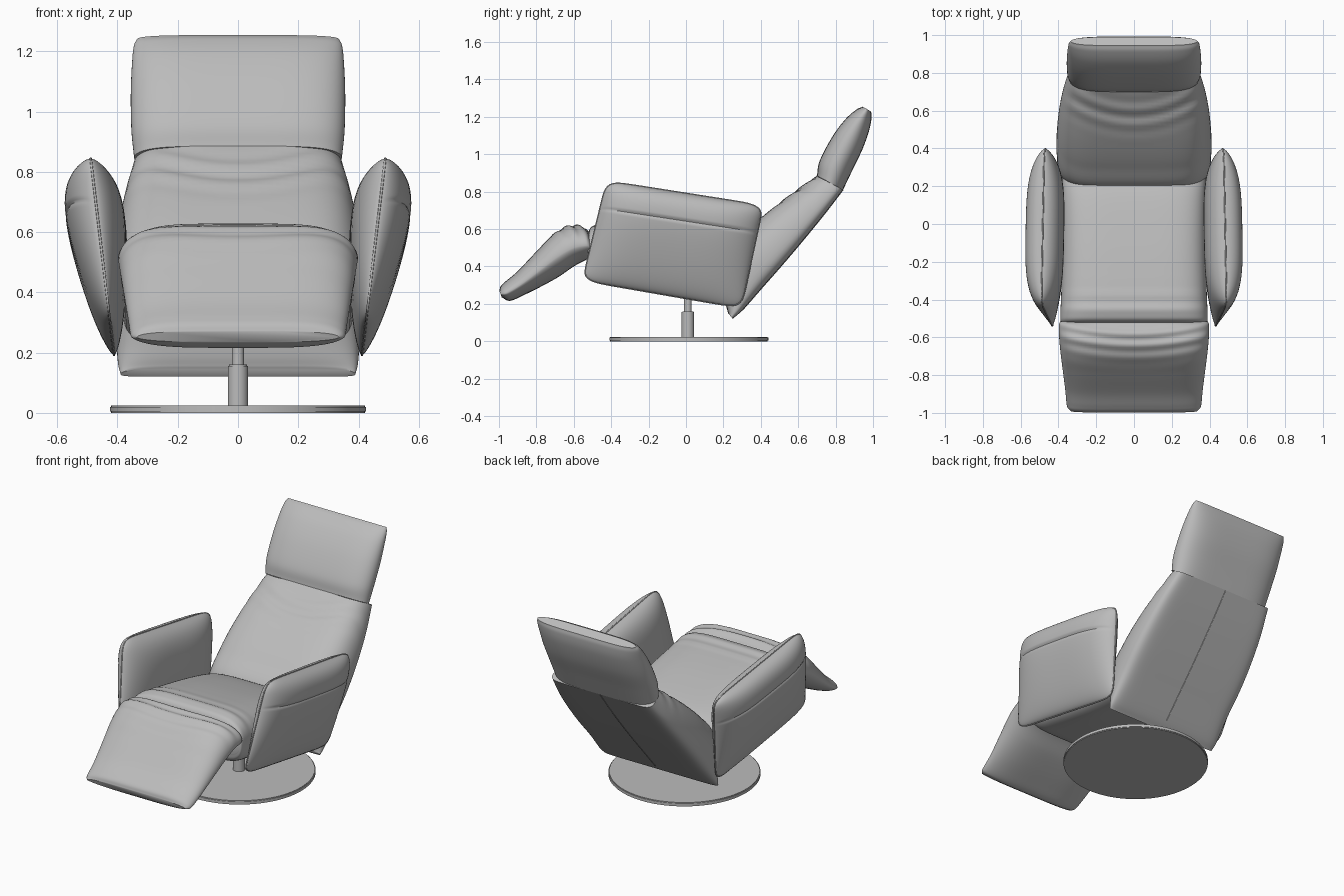
import bpy, bmesh, math
from mathutils import Vector

cube = bpy.data.objects.get("Cube")
if cube:
    bpy.data.objects.remove(cube)

grey = bpy.data.materials.new("soft_grey")
grey.use_nodes = True
COLOUR = (0.5, 0.5, 0.5, 1)
grey.diffuse_color = COLOUR
grey.node_tree.nodes["Principled BSDF"].inputs["Base Color"].default_value = COLOUR


def finish(bm, name, angle=40):
    bmesh.ops.remove_doubles(bm, verts=bm.verts, dist=0.0003)
    bmesh.ops.recalc_face_normals(bm, faces=bm.faces)
    mesh = bpy.data.meshes.new(name)
    bm.to_mesh(mesh)
    bm.free()
    obj = bpy.data.objects.new(name, mesh)
    bpy.context.collection.objects.link(obj)
    mesh.materials.append(grey)
    bpy.ops.object.select_all(action="DESELECT")
    obj.select_set(True)
    bpy.context.view_layer.objects.active = obj
    bpy.ops.object.shade_smooth_by_angle(angle=math.radians(angle))
    return obj


def smooth_path(points, steps=8):
    """Catmull-Rom interpolation of equal-length tuples."""
    pts = [Vector(p) for p in points]
    pts = [2 * pts[0] - pts[1]] + pts + [2 * pts[-1] - pts[-2]]
    out = []
    for a, b, c, d in zip(pts, pts[1:], pts[2:], pts[3:]):
        for i in range(steps):
            t = i / steps
            out.append(0.5 * (2 * b + (c - a) * t + (2 * a - 5 * b + 4 * c - d) * t * t
                              + (3 * b - a - 3 * c + d) * t ** 3))
    return out + [pts[-2]]


def cushion(name, stations, seam=0.5, front=(4, 0.5), back=(4, 0.5), folds=None, cols=40):
    """Skin stations (front y, z, back y, z, half width) with puffed cross-sections."""
    bm = bmesh.new()
    rings = []
    for fy, fz, by, bz, w in smooth_path(stations):
        f, b = Vector((0, fy, fz)), Vector((0, by, bz))
        mid = f.lerp(b, seam)
        ring = []
        for target, (n, m), flip in ((f, front, 1), (b, back, -1)):
            for i in range(cols):
                x = flip * math.cos(math.pi * i / cols)
                puff = max(0, 1 - abs(x) ** n) ** m
                p = mid.lerp(target, puff)
                p.x = x * w
                if folds and flip == 1:
                    p.z += folds(x, p.y, p.z) * puff
                ring.append(bm.verts.new(p))
        rings.append(ring)
    for r, s in zip(rings, rings[1:]):
        for i in range(len(r)):
            j = (i + 1) % len(r)
            bm.faces.new((r[i], r[j], s[j], s[i]))
    bm.faces.new(rings[0])
    bm.faces.new(rings[-1])
    return finish(bm, name)


def piping(name, points, radius=0.004, cyclic=False):
    curve = bpy.data.curves.new(name, "CURVE")
    curve.dimensions = "3D"
    curve.bevel_depth = radius
    curve.bevel_resolution = 1
    spline = curve.splines.new("POLY")
    spline.points.add(len(points) - 1)
    for sp, p in zip(spline.points, points):
        sp.co = (*p, 1)
    spline.use_cyclic_u = cyclic
    obj = bpy.data.objects.new(name, curve)
    bpy.context.collection.objects.link(obj)
    curve.materials.append(grey)


def cylinder(name, radius, z0, z1, y, sides=64, bevel=0.004):
    bm = bmesh.new()
    bmesh.ops.create_cone(bm, cap_ends=True, segments=sides, radius1=radius,
                          radius2=radius, depth=z1 - z0)
    bmesh.ops.translate(bm, verts=bm.verts, vec=(0, y, (z0 + z1) / 2))
    rims = [e for e in bm.edges if abs(e.verts[0].co.z - e.verts[1].co.z) < 1e-5]
    bmesh.ops.bevel(bm, geom=rims, offset=bevel, segments=2, affect="EDGES")
    finish(bm, name)


# Swivel base
cylinder("base_disc", 0.425, 0, 0.024, 0.015, sides=96)
cylinder("column_sleeve", 0.034, 0.02, 0.16, 0.01, sides=32)
cylinder("column_piston", 0.02, 0.15, 0.3, 0.01, sides=32, bevel=0.002)


# Leather folds near the front of the seat, the leg rest hinge and the lower back
def hinge_folds(x, y, z):
    bend = y - 0.05 * x * x
    return 0.007 * math.sin(bend * 95) * math.exp(-((bend + 0.62) / 0.09) ** 2)


def seat_folds(x, y, z):
    return 0.004 * math.sin(y * 80) * math.exp(-((y + 0.42) / 0.08) ** 2)


def back_folds(x, y, z):
    bend = y - 0.12 * x * x
    return 0.007 * math.sin(bend * 75) * math.exp(-((bend - 0.57) / 0.08) ** 2)


# Seat
cushion("seat", [
    (-0.525, 0.54, -0.525, 0.40, 0.375), (-0.515, 0.60, -0.515, 0.36, 0.388),
    (-0.47, 0.625, -0.48, 0.335, 0.39), (-0.35, 0.61, -0.36, 0.31, 0.385),
    (-0.1, 0.565, -0.1, 0.265, 0.38), (0.15, 0.5, 0.14, 0.235, 0.38),
    (0.27, 0.43, 0.26, 0.22, 0.38)], front=(5, 0.45), back=(8, 0.4), folds=seat_folds)

# Leg rest
cushion("leg_rest", [
    (-0.515, 0.575, -0.515, 0.45, 0.39), (-0.54, 0.605, -0.535, 0.435, 0.398),
    (-0.61, 0.62, -0.6, 0.40, 0.396), (-0.70, 0.58, -0.68, 0.345, 0.388),
    (-0.80, 0.48, -0.77, 0.295, 0.376), (-0.90, 0.375, -0.86, 0.25, 0.364),
    (-0.965, 0.32, -0.925, 0.22, 0.358), (-0.99, 0.295, -0.955, 0.218, 0.352),
    (-0.998, 0.27, -0.985, 0.235, 0.335)],
    seam=0.55, front=(5, 0.5), back=(4, 0.6), folds=hinge_folds)

# Reclined back
SEAM = (0.70, 0.885, 0.84, 0.81, 0.345)
BACK = [(0.225, 0.15, 0.25, 0.12, 0.39), (0.21, 0.22, 0.30, 0.165, 0.40),
        (0.19, 0.44, 0.41, 0.29, 0.408), (0.30, 0.57, 0.52, 0.415, 0.41),
        (0.43, 0.685, 0.63, 0.545, 0.40), (0.57, 0.79, 0.74, 0.68, 0.378), SEAM]
cushion("backrest", BACK, seam=0.72, front=(6, 0.5), back=(14, 0.4), folds=back_folds)

# Headrest
cushion("headrest", [
    SEAM, (0.715, 0.965, 0.89, 0.915, 0.354), (0.78, 1.09, 0.945, 1.03, 0.356),
    (0.85, 1.185, 0.98, 1.13, 0.352), (0.91, 1.238, 0.992, 1.195, 0.346),
    (0.945, 1.254, 0.99, 1.228, 0.335)], seam=0.5, front=(5, 0.5), back=(5, 0.5))

# Seam down the middle of the back panel
piping("back_seam", [(0, p[2], p[3]) for p in smooth_path(BACK)[8:]], 0.003)


# Armrests: pillows sewn round a leaning four-sided outline
def arm_point(u, v, side=0):
    lo = Vector((0, -0.55, 0.32)).lerp(Vector((0, 0.30, 0.18)), (u + 1) / 2)
    hi = Vector((0, -0.43, 0.855)).lerp(Vector((0, 0.41, 0.73)), (u + 1) / 2)
    p = lo.lerp(hi, v)
    w = 2 * v - 1
    p.y -= 0.022 * u * abs(w) ** 14                   # eased corners
    p.z -= 0.02 * w * abs(u) ** 14
    p.x = 0.41 + 0.119 * (p.z - 0.18)
    puff = max(0, v ** 0.5 * (1 - v ** 6) ** 0.5 * (1 - abs(u) ** 3.5) ** 0.6)
    if side > 0:                                      # stitched line on the outside
        puff *= 1 - 0.07 * math.exp(-((v - 0.735) / 0.014) ** 2)
    p.x += side * puff * (0.135 if side > 0 else 0.115)
    return p


def cos_range(n):
    return [-math.cos(math.pi * i / n) for i in range(n + 1)]


for name, mirror in (("left", 1), ("right", -1)):
    flip = Vector((mirror, 1, 1))
    bm = bmesh.new()
    for side in (1, -1):
        grid = [[bm.verts.new(arm_point(u, (w + 1) / 2, side) * flip) for u in cos_range(36)]
                for w in cos_range(110)]
        for r, s in zip(grid, grid[1:]):
            for i in range(len(r) - 1):
                bm.faces.new((r[i], r[i + 1], s[i + 1], s[i]))
    finish(bm, name + "_armrest")
    line = cos_range(24)
    edge = ([arm_point(u, 0) for u in line] + [arm_point(1, (w + 1) / 2) for w in line]
            + [arm_point(-u, 1) for u in line] + [arm_point(-1, (1 - w) / 2) for w in line])
    piping(name + "_arm_piping", [p * flip for p in edge], 0.004, True)
